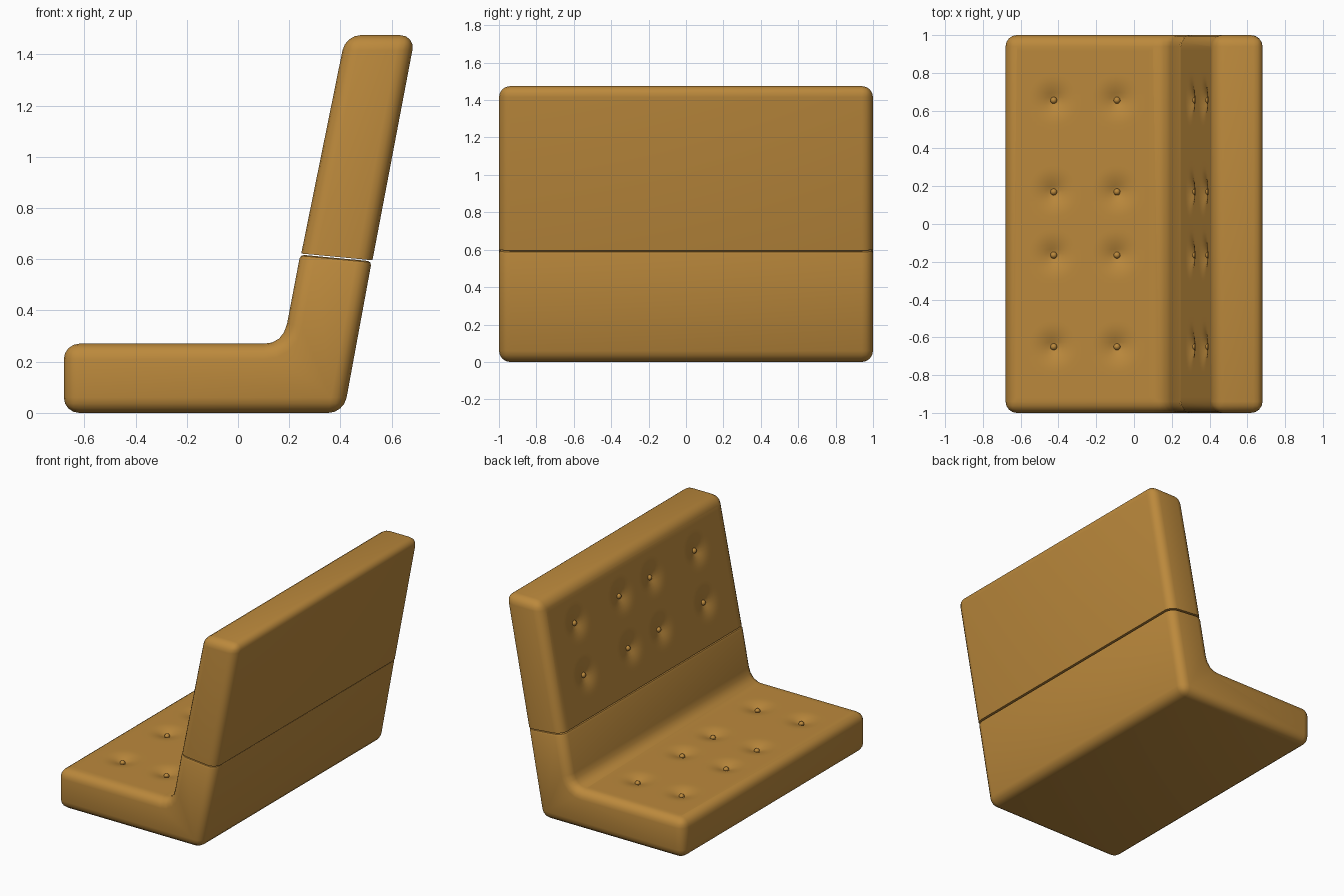
import bpy, bmesh, math
from mathutils import Vector

if "Cube" in bpy.data.objects:
    bpy.data.objects.remove(bpy.data.objects["Cube"])

mat = bpy.data.materials.new("mustard_fabric")
mat.diffuse_color = (0.50, 0.25, 0.045, 1)
mat.use_nodes = True
mat.node_tree.nodes["Principled BSDF"].inputs["Base Color"].default_value = mat.diffuse_color

BUTTON_Y = (-0.65, -0.165, 0.17, 0.655)


def finish(name, bm, angle=40):
    bmesh.ops.recalc_face_normals(bm, faces=bm.faces[:])
    me = bpy.data.meshes.new(name)
    bm.to_mesh(me)
    bm.free()
    me.materials.append(mat)
    ob = bpy.data.objects.new(name, me)
    bpy.context.collection.objects.link(ob)
    bpy.ops.object.select_all(action='DESELECT')
    ob.select_set(True)
    bpy.context.view_layer.objects.active = ob
    bpy.ops.object.shade_smooth_by_angle(angle=math.radians(angle))
    return ob


def cushion(name, profile, round_ids, seam, normal, along, centres, seam_bevel):
    """Extrude an xz profile, round it, then pinch dimples into one panel."""
    bm = bmesh.new()
    a = [bm.verts.new((x, -1, z)) for x, z in profile]
    b = [bm.verts.new((x, 1, z)) for x, z in profile]
    n = len(profile)
    bm.faces.new(a)
    bm.faces.new(b[::-1])
    for i in range(n):
        j = (i + 1) % n
        bm.faces.new((a[j], a[i], b[i], b[j]))
    bmesh.ops.recalc_face_normals(bm, faces=bm.faces[:])

    # soft edges everywhere except around the seam
    edges = [bm.edges.get((a[i], b[i])) for i in round_ids]
    for row in (a, b):
        for i in range(n):
            j = (i + 1) % n
            if {i, j} != set(seam):
                edges.append(bm.edges.get((row[i], row[j])))
    bmesh.ops.bevel(bm, geom=edges, offset=0.06, segments=4, profile=0.5,
                    affect='EDGES', clamp_overlap=True)

    # small roll at the seam
    if seam_bevel:
        p, q = (Vector((profile[k][0], 0, profile[k][1])) for k in seam)
        d = (q - p).normalized()
        sn = Vector((-d.z, 0, d.x))
        ring = [e for e in bm.edges
                if all(abs((v.co - p).dot(sn)) < 1e-4 for v in e.verts)]
        bmesh.ops.bevel(bm, geom=ring, offset=seam_bevel, segments=2,
                        profile=0.5, affect='EDGES', clamp_overlap=True)

    # dense grid on the tufted panel
    bm.normal_update()
    panel = max((f for f in bm.faces if f.normal.dot(normal) > 0.98),
                key=lambda f: f.calc_area())
    out = panel.normal.copy()
    geom = [panel] + panel.edges[:] + panel.verts[:]
    for axis, cuts in ((Vector((0, 1, 0)), 84), (along, 36)):
        vals = [v.co.dot(axis) for v in panel.verts] if axis.y else \
            [v.co.dot(axis) for v in geom if isinstance(v, bmesh.types.BMVert)]
        lo, hi = min(vals), max(vals)
        for k in range(1, cuts):
            r = bmesh.ops.bisect_plane(bm, geom=geom, dist=1e-5, plane_no=axis,
                                       plane_co=axis * (lo + (hi - lo) * k / cuts))
            geom = r["geom"]

    # pinched dimples
    R, depth = 0.13, 0.035
    for v in {g for g in geom if isinstance(g, bmesh.types.BMVert)}:
        r = min((v.co - c).length for c in centres)
        if r < R:
            v.co -= out * depth * (1 - r / R) ** 2
    finish(name, bm)

    # buttons
    bb = bmesh.new()
    for c in centres:
        ret = bmesh.ops.create_uvsphere(bb, u_segments=12, v_segments=8, radius=0.018)
        bmesh.ops.translate(bb, verts=ret["verts"], vec=c - out * 0.026)
    finish(name + "_buttons", bb, 60)


# seat with lower back, L profile with a filleted inner corner
p0, p1, p2 = Vector((0.10, 0.27)), Vector((0.175, 0.27)), Vector((0.192, 0.35))
fillet = [tuple(p0 * (1 - t) ** 2 + p1 * 2 * t * (1 - t) + p2 * t * t)
          for t in (0, 0.25, 0.5, 0.75, 1)]
seat = [(-0.68, 0.0), (0.413, 0.0), (0.522, 0.592), (0.243, 0.618)] + fillet[::-1] + [(-0.68, 0.27)]
cushion("seat", seat, (0, 1, len(seat) - 1), (2, 3), Vector((0, 0, 1)), Vector((1, 0, 0)),
        [Vector((x, y, 0.27)) for x in (-0.425, -0.09) for y in BUTTON_Y], 0.016)

# tilted backrest
back = [(0.247, 0.622), (0.525, 0.596), (0.692, 1.475), (0.42, 1.475)]
f0, f1 = Vector((0.247, 0, 0.622)), Vector((0.42, 0, 1.475))
up = (f1 - f0).normalized()
cushion("backrest", back, (2, 3), (0, 1), Vector((-up.z, 0, up.x)), up,
        [f0.lerp(f1, (z - 0.622) / 0.853) + Vector((0, y, 0))
         for z in (0.885, 1.225) for y in BUTTON_Y], 0)
